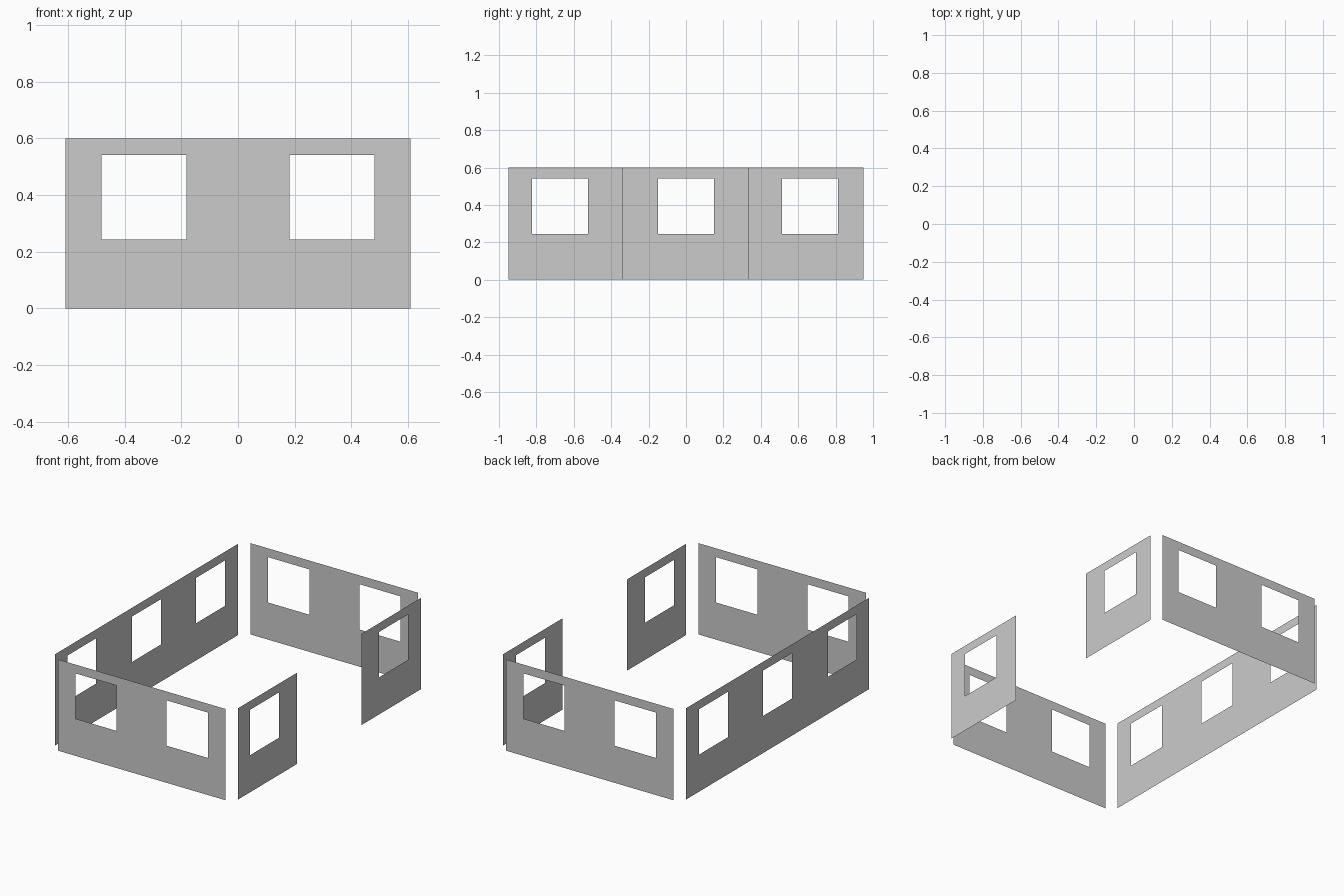
import bpy, bmesh

if "Cube" in bpy.data.objects:
    bpy.data.objects.remove(bpy.data.objects["Cube"])

HEIGHT, SILL, HEAD = 0.6, 0.244, 0.542


def wall(name, start, end, windows, place, flip):
    """Paper-thin wall sheet: a grid of quads with window cells left out."""
    us = sorted([start, end] + [u for w in windows for u in w])
    zs = [0, SILL, HEAD, HEIGHT]
    bm = bmesh.new()
    grid = [[bm.verts.new(place(u, z)) for z in zs] for u in us]
    for i in range(len(us) - 1):
        for j in range(3):
            if j == 1 and i % 2 == 1:  # window opening
                continue
            quad = [grid[i][j], grid[i + 1][j], grid[i + 1][j + 1], grid[i][j + 1]]
            bm.faces.new(quad[::-1] if flip else quad)
    # merge coplanar cells into clean panels around the openings
    mesh = bpy.data.meshes.new(name)
    bm.to_mesh(mesh)
    bm.free()
    bpy.context.collection.objects.link(bpy.data.objects.new(name, mesh))


# Front and back walls, two windows each
pair = [(-0.481, -0.182), (0.182, 0.481)]
for name, y in (("front_wall", -1.0), ("back_wall", 1.0)):
    wall(name, -0.609, 0.609, pair, lambda u, z: (u, y, z), y > 0)

# Long left wall with three windows; right wall split by a wide doorway
near, middle, far = (-0.823, -0.523), (-0.149, 0.149), (0.513, 0.814)
for name, x, a, b, windows in (
    ("left_wall", -0.665, -0.95, 0.95, [near, middle, far]),
    ("right_front_wall", 0.665, -0.95, -0.336, [near]),
    ("right_back_wall", 0.665, 0.332, 0.95, [far]),
):
    wall(name, a, b, windows, lambda u, z: (x, u, z), x < 0)
